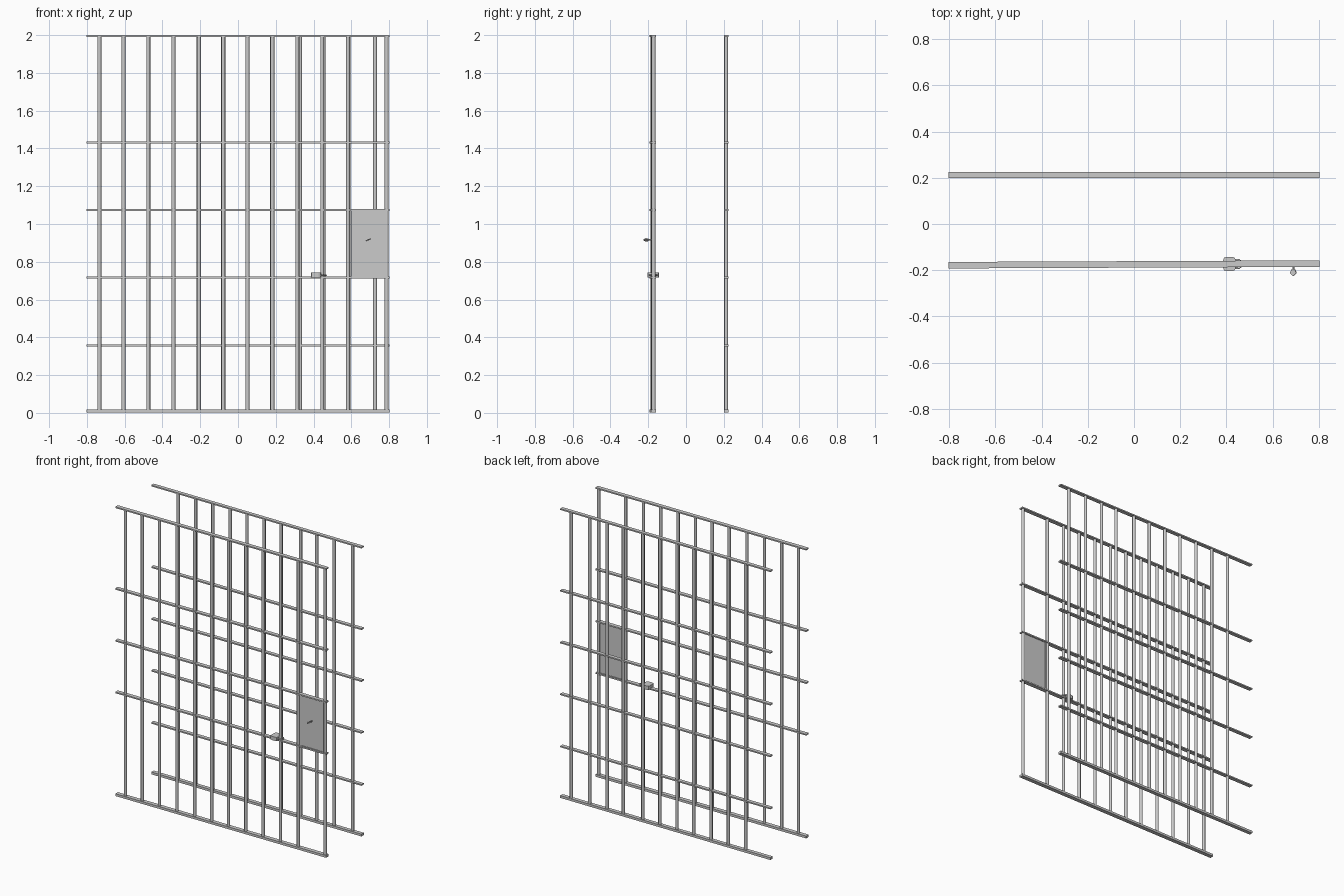
import bpy, bmesh, math
from mathutils import Matrix, Vector

if "Cube" in bpy.data.objects:
    bpy.data.objects.remove(bpy.data.objects["Cube"])

SLOPE = 0.0042           # the front grille stands very slightly askew
REAR_Y = 0.213


def front_y(x):
    return -0.175 + SLOPE * x


def finish(name, bm, smooth=False):
    me = bpy.data.meshes.new(name)
    bm.to_mesh(me)
    bm.free()
    ob = bpy.data.objects.new(name, me)
    bpy.context.collection.objects.link(ob)
    if smooth:
        bpy.ops.object.select_all(action='DESELECT')
        ob.select_set(True)
        bpy.context.view_layer.objects.active = ob
        bpy.ops.object.shade_smooth_by_angle(angle=math.radians(40))
    return ob


def add_box(bm, centre, size, rot=None):
    m = Matrix.Translation(centre) @ (rot or Matrix()) @ Matrix.Diagonal((*size, 1))
    return bmesh.ops.create_cube(bm, size=1, matrix=m)["verts"]


def add_cylinder(bm, a, b, r1, r2=None, sides=12):
    a, b = Vector(a), Vector(b)
    rot = (b - a).to_track_quat('Z', 'Y').to_matrix().to_4x4()
    bmesh.ops.create_cone(bm, cap_ends=True, segments=sides, radius1=r1,
                          radius2=r1 if r2 is None else r2, depth=(b - a).length,
                          matrix=Matrix.Translation((a + b) / 2) @ rot)


def grille(prefix, bar_xs, rail_zs, y_of, slope, depth):
    # upright round bars
    bm = bmesh.new()
    for x in bar_xs:
        add_cylinder(bm, (x, y_of(x), 0.006), (x, y_of(x), 1.994), 0.0105)
    finish(prefix + "_bars", bm, True)
    # flat cross rails
    bm = bmesh.new()
    for z in rail_zs:
        add_box(bm, (0, y_of(0), z), (1.605, depth, 0.009), Matrix.Rotation(slope, 4, 'Z'))
    # thicker sill
    add_box(bm, (0, y_of(0), 0.011), (1.605, depth, 0.016), Matrix.Rotation(slope, 4, 'Z'))
    finish(prefix + "_rails", bm)


grille("front", [-0.734, -0.606, -0.475, -0.342, -0.207, -0.078, 0.05,
                 0.182, 0.314, 0.446, 0.582, 0.787],
       [0.717, 1.074, 1.432, 1.995], front_y, SLOPE, 0.028)
grille("rear", [-0.605, -0.473, -0.341, -0.208, -0.08, 0.05, 0.18,
                0.329, 0.452, 0.586, 0.726],
       [0.357, 0.717, 1.074, 1.432, 1.995], lambda x: REAR_Y, 0, 0.026)

# lock plate with raised rim
px, pz, pw, ph = 0.69, 0.896, 0.185, 0.362
py = front_y(px)
bm = bmesh.new()
add_box(bm, (px, py, pz), (pw, 0.013, ph))
finish("lock_plate", bm)
bm = bmesh.new()
for s in (-1, 1):
    add_box(bm, (px + s * (pw / 2 - 0.005), py, pz), (0.01, 0.021, ph))
    add_box(bm, (px, py, pz + s * (ph / 2 - 0.005)), (pw, 0.021, 0.01))
finish("lock_plate_rim", bm)

# key in the lock: shaft and thin tilted diamond-shaped bow
bm = bmesh.new()
add_cylinder(bm, (px, py, 0.916), (px, -0.2, 0.916), 0.004, sides=8)
finish("key_shaft", bm, True)
bm = bmesh.new()
tilt = Matrix.Translation((px, -0.21, 0.916)) @ Matrix.Rotation(math.radians(-25), 4, 'Y')
bow = [(0, -0.016), (0.015, -0.002), (0.009, 0.012), (-0.009, 0.012), (-0.015, -0.002)]
face = bm.faces.new([bm.verts.new(tilt @ Vector((x, y, -0.003))) for x, y in bow])
ext = bmesh.ops.extrude_face_region(bm, geom=[face])["geom"]
up = tilt.to_3x3() @ Vector((0, 0, 0.006))
bmesh.ops.translate(bm, vec=up, verts=[v for v in ext if isinstance(v, bmesh.types.BMVert)])
bmesh.ops.recalc_face_normals(bm, faces=bm.faces)
finish("key_bow", bm)

# padlock body lying flat, chamfered
lx, lz = 0.413, 0.729
ly = front_y(lx)
bm = bmesh.new()
add_box(bm, (lx, ly, lz), (0.054, 0.062, 0.026))
upright = [e for e in bm.edges if abs(e.verts[0].co.z - e.verts[1].co.z) > 0.01]
bmesh.ops.bevel(bm, geom=upright, offset=0.014, segments=2, profile=0.5, affect='EDGES')
finish("padlock_body", bm)

# padlock shackle hooked round the neighbouring bar
cu = bpy.data.curves.new("shackle_path", 'CURVE')
cu.dimensions = '3D'
cu.bevel_depth = 0.0045
cu.bevel_resolution = 2
cu.use_fill_caps = True
pts = [(0.43, ly - 0.018)]
for i in range(9):
    a = -math.pi / 2 + math.pi * i / 8
    pts.append((0.447 + 0.019 * math.cos(a), ly + 0.018 * math.sin(a)))
pts.append((0.43, ly + 0.018))
sp = cu.splines.new('POLY')
sp.points.add(len(pts) - 1)
for p, (x, y) in zip(sp.points, pts):
    p.co = (x, y, lz, 1)
bpy.context.collection.objects.link(bpy.data.objects.new("padlock_shackle", cu))
